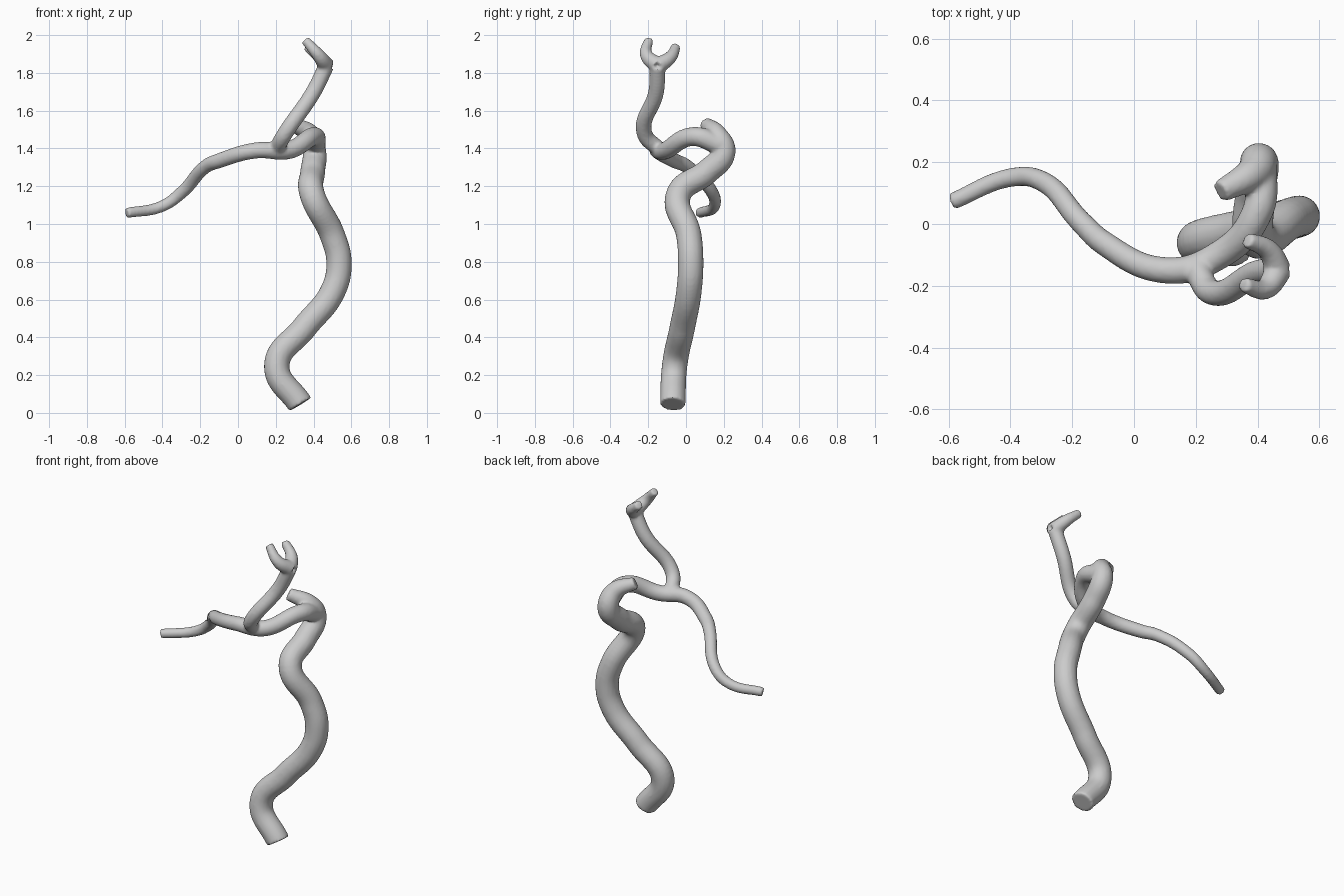
import bpy
import bmesh

if "Cube" in bpy.data.objects:
    bpy.data.objects.remove(bpy.data.objects["Cube"])

bm = bmesh.new()  # gathers every tube


def tube(name, r0, r1, power, pts):
    """Smooth capped tube through pts, radius easing from r0 to r1."""
    cu = bpy.data.curves.new(name, 'CURVE')
    cu.dimensions = '3D'
    cu.bevel_depth = 1
    cu.bevel_resolution = 6
    cu.use_fill_caps = True
    sp = cu.splines.new('BEZIER')
    sp.radius_interpolation = 'CARDINAL'
    sp.bezier_points.add(len(pts) - 1)
    for i, (bp, co) in enumerate(zip(sp.bezier_points, pts)):
        bp.co = co
        bp.radius = r0 + (r1 - r0) * (i / (len(pts) - 1)) ** power
        bp.handle_left_type = bp.handle_right_type = 'AUTO'
    ob = bpy.data.objects.new(name, cu)
    bpy.context.collection.objects.link(ob)
    bpy.context.view_layer.update()
    dg = bpy.context.evaluated_depsgraph_get()
    bm.from_mesh(bpy.data.meshes.new_from_object(ob.evaluated_get(dg)))
    bpy.data.objects.remove(ob)


# Thick winding trunk ending in a hooked stub
tube("trunk", .068, .037, 8, [
    (.33, -.07, .045), (.205, -.06, .25), (.35, -.02, .45), (.5, .015, .64),
    (.535, .025, .79), (.5, .015, .94), (.392, -.038, 1.16), (.395, .11, 1.275),
    (.405, .2, 1.38), (.385, .165, 1.47), (.28, .105, 1.53)])

# Arm crossing forward, then the long thin branch to the left
tube("left_branch", .056, .028, .8, [
    (.41, .18, 1.42), (.4, .04, 1.463), (.26, -.11, 1.388), (.1, -.15, 1.39),
    (-.1, -.06, 1.335), (-.17, .005, 1.305), (-.3, .14, 1.165),
    (-.4, .15, 1.095), (-.59, .072, 1.058)])

# Rising branch and the two tips of its fork
fork = (.468, -.15, 1.838)
tube("upper_branch", .042, .042, 1, [
    (.2, -.14, 1.392), (.25, -.22, 1.48), (.4, -.158, 1.7), fork])
tube("front_tip", .044, .025, 1, [fork, (.425, -.21, 1.895), (.355, -.197, 1.975)])
tube("back_tip", .044, .026, 1, [fork, (.435, -.085, 1.88), (.365, -.052, 1.94)])

# Fuse everything into one skin and soften the junctions
bmesh.ops.remove_doubles(bm, verts=bm.verts, dist=.0005)
bmesh.ops.recalc_face_normals(bm, faces=bm.faces)
mesh = bpy.data.meshes.new("branching_vessel")
bm.to_mesh(mesh)
bm.free()
vessel = bpy.data.objects.new("branching_vessel", mesh)
bpy.context.collection.objects.link(vessel)
fuse = vessel.modifiers.new("fuse", 'REMESH')
fuse.mode = 'VOXEL'
fuse.voxel_size = .009
fuse.use_smooth_shade = True
soften = vessel.modifiers.new("soften", 'SMOOTH')
soften.iterations = 5
